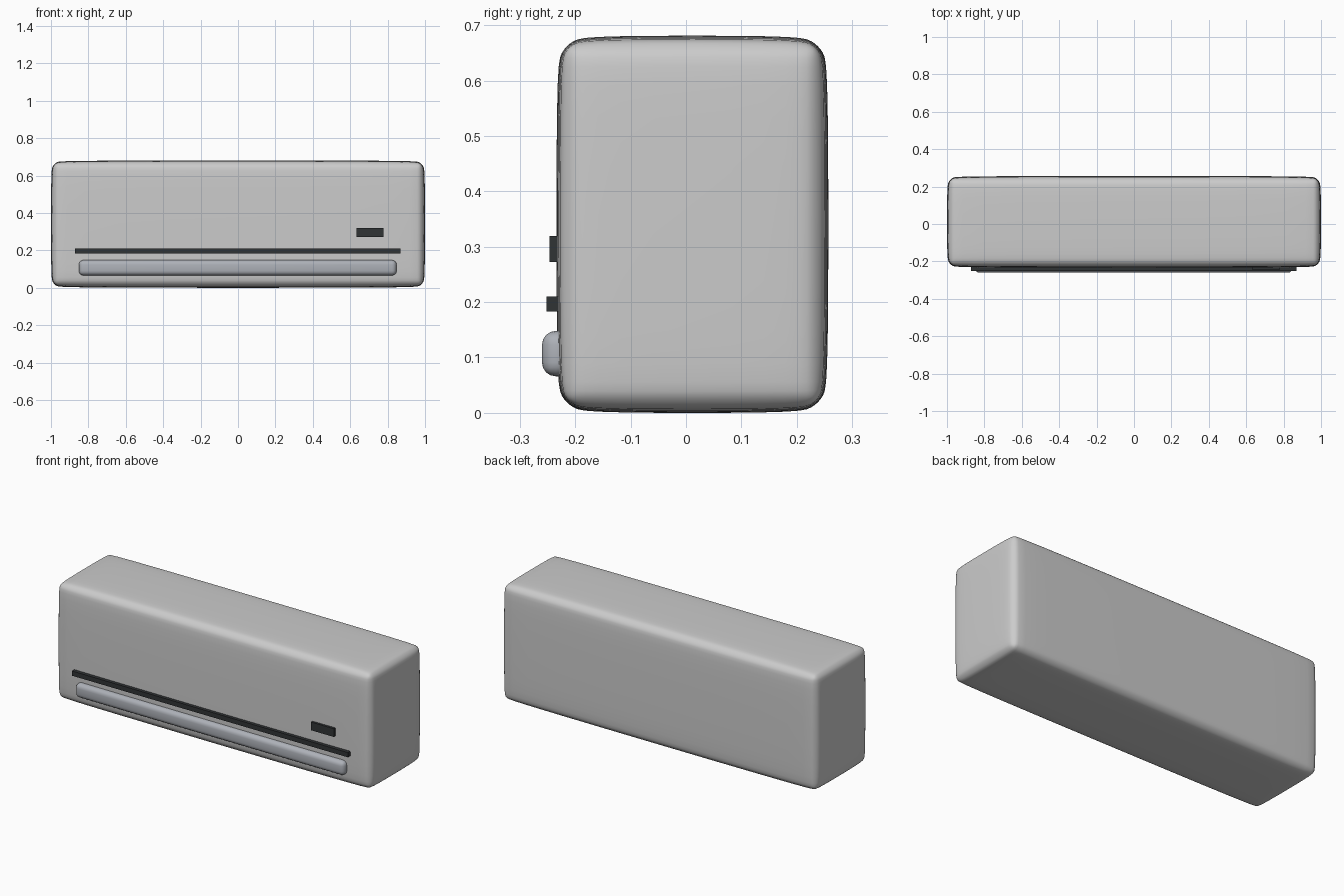
import bpy
from mathutils import Vector

if "Cube" in bpy.data.objects:
    bpy.data.objects.remove(bpy.data.objects["Cube"])


def material(name, color):
    m = bpy.data.materials.new(name)
    m.diffuse_color = (*color, 1)
    m.use_nodes = True
    m.node_tree.nodes["Principled BSDF"].inputs["Base Color"].default_value = m.diffuse_color
    return m


def box(name, lo, hi, bevel=0, segments=3, subdiv=0, mat=None):
    """Box between two corners, optionally rounded, fitted exactly to its bounds."""
    lo, hi = Vector(lo), Vector(hi)
    bpy.ops.mesh.primitive_cube_add(size=1, location=(lo + hi) / 2)
    ob = bpy.context.object
    ob.name = name
    ob.scale = hi - lo
    bpy.ops.object.transform_apply(location=False, rotation=False, scale=True)
    if bevel:
        b = ob.modifiers.new("round", 'BEVEL')
        b.width, b.segments = bevel, segments
        b.limit_method = 'NONE'
        bpy.ops.object.modifier_apply(modifier=b.name)
    if subdiv:
        s = ob.modifiers.new("smooth", 'SUBSURF')
        s.levels = s.render_levels = subdiv
        bpy.ops.object.modifier_apply(modifier=s.name)
        for i in range(3):
            reach = max(abs(v.co[i]) for v in ob.data.vertices)
            for v in ob.data.vertices:
                v.co[i] *= (hi[i] - lo[i]) / 2 / reach
    if bevel:
        bpy.ops.object.shade_smooth_by_angle()
    if mat:
        ob.data.materials.append(mat)
    return ob


dark = material("dark_plastic", (0.03, 0.033, 0.036))
louver_grey = material("louver_grey", (0.42, 0.44, 0.48))

# Rounded, very slightly crowned housing
box("housing", (-1, -0.234, 0), (1, 0.257, 0.681), bevel=0.06, segments=3, subdiv=2)

# Air outlet: dark slot strip with louver flap below
box("outlet_slot", (-0.872, -0.252, 0.183), (0.87, -0.212, 0.21), mat=dark)
box("louver_flap", (-0.851, -0.26, 0.066), (0.848, -0.205, 0.148),
    bevel=0.025, segments=4, mat=louver_grey)

# Small display panel
box("display_panel", (0.634, -0.246, 0.272), (0.777, -0.226, 0.319), mat=dark)
